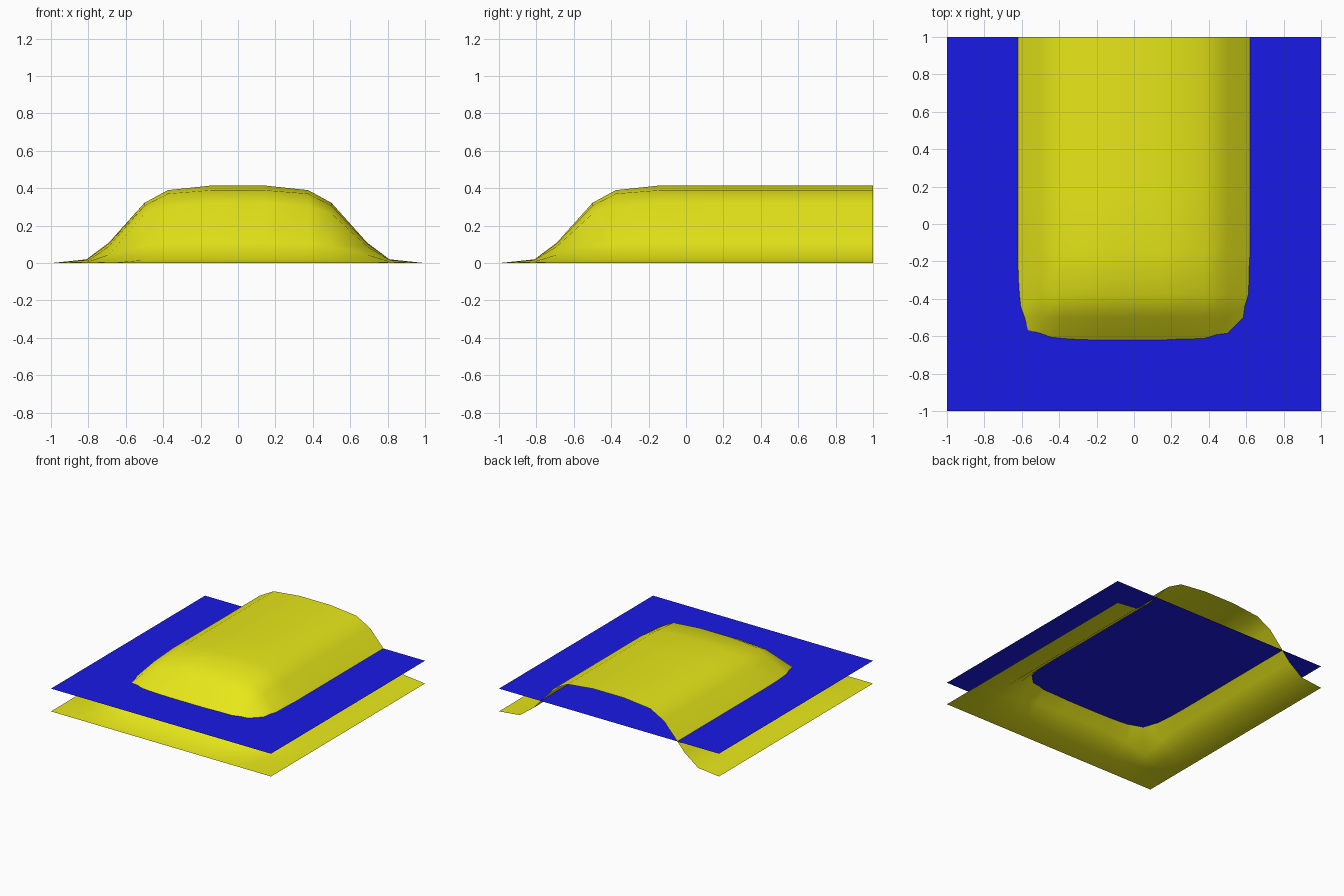
import bpy, bmesh

if "Cube" in bpy.data.objects:
    bpy.data.objects.remove(bpy.data.objects["Cube"])

HEIGHT = 0.415
WATER = 0.187
# Half profile of the mound, from outer edge to crown: (distance, height)
SLOPE = [(1.0, 0.0), (0.81, 0.02), (0.69, 0.11), (0.5, 0.322), (0.375, 0.39), (0.14, HEIGHT)]


def colour(name, rgb):
    mat = bpy.data.materials.new(name)
    mat.diffuse_color = (*rgb, 1)
    mat.use_nodes = True
    mat.node_tree.nodes["Principled BSDF"].inputs["Base Color"].default_value = mat.diffuse_color
    return mat


def sheet(name, xs, ys, height, mat):
    """Triangulated grid sheet; height(i, j) gives z at each grid point."""
    bm = bmesh.new()
    v = [[bm.verts.new((x, y, height(i, j))) for j, y in enumerate(ys)]
         for i, x in enumerate(xs)]
    for i in range(len(xs) - 1):
        for j in range(len(ys) - 1):
            a, b, c, d = v[i][j], v[i + 1][j], v[i + 1][j + 1], v[i][j + 1]
            bm.faces.new((a, b, c)).smooth = True
            bm.faces.new((a, c, d)).smooth = True
    me = bpy.data.meshes.new(name)
    bm.to_mesh(me)
    bm.free()
    me.materials.append(mat)
    ob = bpy.data.objects.new(name, me)
    bpy.context.collection.objects.link(ob)
    return ob


# Across x the mound slopes on both sides; along y only at the front
across = [(-d, h) for d, h in SLOPE] + SLOPE[::-1]
along = [(-d, h) for d, h in SLOPE] + [(y, HEIGHT) for y in (0.14, 0.375, 0.5, 0.69, 0.81, 1.0)]


def mound(i, j):
    a, b = across[i][1], along[j][1]
    return 0.8 * a * b / HEIGHT + 0.2 * min(a, b)


# Rising land
sheet("land", [p[0] for p in across], [p[0] for p in along], mound,
      colour("yellow", (0.8, 0.8, 0.01)))

# Flat water surface cutting through the land
sheet("water", [-1, 1], [-1, 1], lambda i, j: WATER, colour("blue", (0.01, 0.01, 0.8)))
